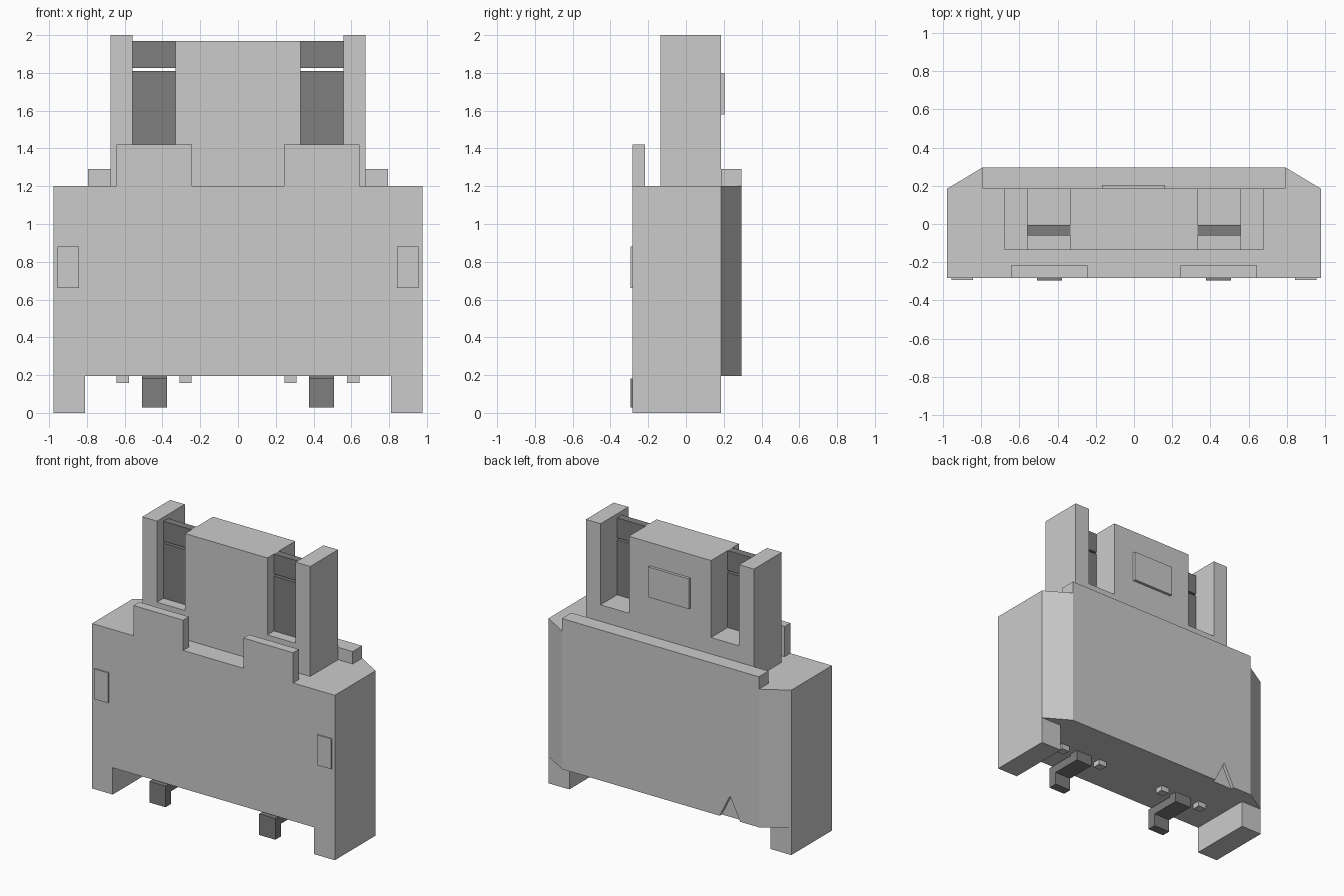
import bpy
import bmesh

cube = bpy.data.objects.get("Cube")
if cube:
    bpy.data.objects.remove(cube, do_unlink=True)


def material(name, value):
    m = bpy.data.materials.new(name)
    m.use_nodes = True
    col = (value, value, value, 1)
    m.diffuse_color = col
    m.node_tree.nodes["Principled BSDF"].inputs["Base Color"].default_value = col
    return m


LIGHT = material("light grey plastic", 0.60)
DARK = material("dark grey metal", 0.21)


def prism(name, points, axis, lo, hi, mat):
    """Extrude a 2D outline along an axis: 'z' takes (x, y), 'y' takes (x, z), 'x' takes (y, z)."""
    place = {"z": lambda a, b, h: (a, b, h),
             "y": lambda a, b, h: (a, h, b),
             "x": lambda a, b, h: (h, a, b)}[axis]
    bm = bmesh.new()
    low = [bm.verts.new(place(a, b, lo)) for a, b in points]
    high = [bm.verts.new(place(a, b, hi)) for a, b in points]
    bm.faces.new(low)
    bm.faces.new(high)
    n = len(points)
    for i in range(n):
        j = (i + 1) % n
        bm.faces.new((low[i], low[j], high[j], high[i]))
    bmesh.ops.recalc_face_normals(bm, faces=bm.faces)
    me = bpy.data.meshes.new(name)
    bm.to_mesh(me)
    bm.free()
    me.materials.append(mat)
    ob = bpy.data.objects.new(name, me)
    bpy.context.collection.objects.link(ob)
    return ob


def box(name, x, y, z, mat=LIGHT):
    return prism(name, [(x[0], y[0]), (x[1], y[0]), (x[1], y[1]), (x[0], y[1])],
                 "z", z[0], z[1], mat)


def pair(name, x, y, z, mat=LIGHT):
    box("left_" + name, x, y, z, mat)
    box("right_" + name, (-x[1], -x[0]), y, z, mat)


FRONT, BACK, STEP = -0.283, 0.295, 0.185

# Main housing with chamfered back corners
body = prism("housing", [(-0.977, FRONT), (0.977, FRONT), (0.977, STEP), (0.793, BACK),
                         (-0.793, BACK), (-0.977, STEP)], "z", 0.195, 1.2, LIGHT)

# Triangular pin-one notch low on the back
cutter = prism("notch_cutter", [(-0.65, 0.18), (-0.47, 0.18), (-0.56, 0.36)],
               "y", BACK - 0.025, BACK + 0.05, LIGHT)
cutter.hide_render = True
cutter.hide_viewport = True
cutter.display_type = "WIRE"
cut = body.modifiers.new("notch", "BOOLEAN")
cut.operation = "DIFFERENCE"
cut.object = cutter
cut.solver = "EXACT"
bpy.context.view_layer.update()
cut_mesh = bpy.data.meshes.new_from_object(
    body.evaluated_get(bpy.context.evaluated_depsgraph_get()))
body.modifiers.clear()
body.data = cut_mesh
bpy.data.objects.remove(cutter, do_unlink=True)

# Side feet, front tabs, front pads and back rail
pair("foot", (0.81, 0.977), (FRONT, STEP), (0, 0.195))
pair("front_tab", (0.243, 0.642), (FRONT, -0.217), (1.2, 1.42))
pair("front_pad", (0.842, 0.955), (-0.293, FRONT), (0.66, 0.88))
box("back_rail", (-0.793, 0.793), (STEP, BACK), (1.2, 1.29))

# Plug tower: one outline with two open slots
half = [(0.676, 1.2), (0.676, 2.0), (0.558, 2.0), (0.558, 1.41), (0.331, 1.41), (0.331, 1.97)]
outline = half + [(-x, z) for x, z in reversed(half)]
prism("plug_tower", outline, "y", -0.135, STEP, LIGHT)
box("back_plate", (-0.167, 0.163), (STEP, 0.205), (1.58, 1.80))

# Contacts inside the slots, split by a narrow gap
pair("lower_contact", (0.331, 0.558), (-0.06, -0.005), (1.41, 1.81), DARK)
pair("upper_contact", (0.331, 0.558), (-0.06, -0.005), (1.825, 1.97), DARK)

# Bent solder legs under the housing
leg = [(-0.005, 0.195), (-0.005, 0.12), (-0.23, 0.12), (-0.23, 0.028),
       (-0.295, 0.028), (-0.295, 0.182), (-0.07, 0.182), (-0.07, 0.195)]
prism("left_solder_leg", leg, "x", 0.377, 0.507, DARK)
prism("right_solder_leg", leg, "x", -0.507, -0.377, DARK)

# Small standoffs beside each leg
pair("inner_standoff", (0.247, 0.311), (-0.06, 0.0), (0.158, 0.195))
pair("outer_standoff", (0.578, 0.642), (-0.06, 0.0), (0.158, 0.195))
